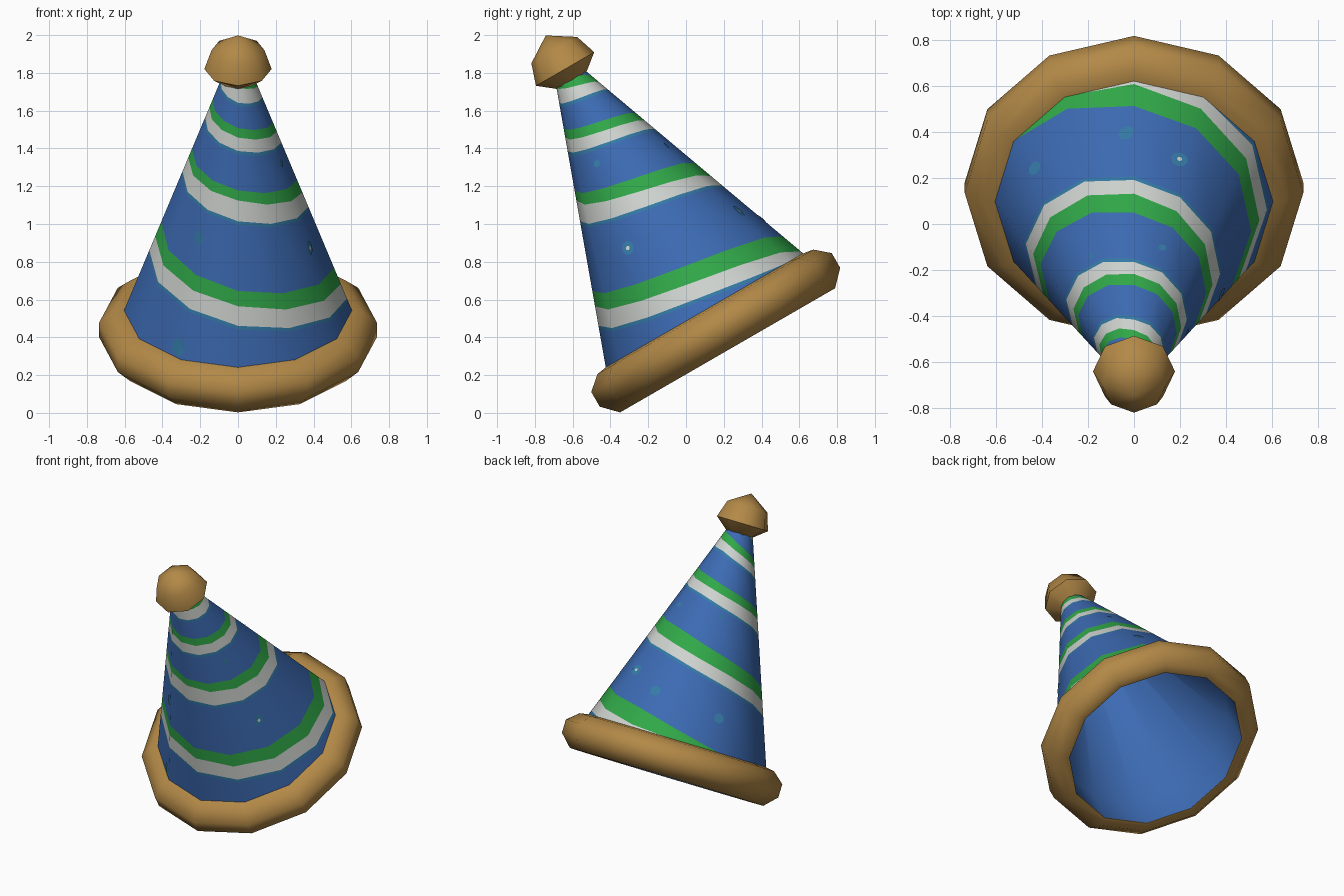
import bpy
import bmesh
from math import sin, cos, pi, radians, floor
from mathutils import Vector

if "Cube" in bpy.data.objects:
    bpy.data.objects.remove(bpy.data.objects["Cube"], do_unlink=True)


def material(name, rgb):
    m = bpy.data.materials.new(name)
    m.use_nodes = True
    m.diffuse_color = (*rgb, 1)
    m.node_tree.nodes["Principled BSDF"].inputs["Base Color"].default_value = (*rgb, 1)
    return m


BLUE = material("blue cloth", (0.045, 0.145, 0.45))
TEAL = material("teal speckle", (0.034, 0.195, 0.38))
WHITE = material("white stripe", (0.62, 0.65, 0.62))
GREEN = material("green stripe", (0.03, 0.39, 0.065))
BROWN = material("golden brown trim", (0.45, 0.25, 0.063))

# The hat leans towards the front: its axis is tilted 30 degrees
TILT = radians(30)
CENTRE = Vector((0, 0.16, 0.435))
AXIS = Vector((0, -sin(TILT), cos(TILT)))
BACK = Vector((0, cos(TILT), sin(TILT)))
SIDES = 12
BASE, TOP = 0.12, 1.535


def place(r, t, a):
    """Radius, height along the axis, angle from the front towards +x."""
    return CENTRE + AXIS * t + BACK * (-r * cos(a)) + Vector((r * sin(a), 0, 0))


def cone_radius(t):
    return 0.605 + (t - BASE) * (0.09 - 0.605) / (TOP - BASE)


def finish(name, bm, mats, angle):
    bmesh.ops.remove_doubles(bm, verts=bm.verts, dist=0.0005)
    mesh = bpy.data.meshes.new(name)
    bm.to_mesh(mesh)
    bm.free()
    for m in mats:
        mesh.materials.append(m)
    ob = bpy.data.objects.new(name, mesh)
    bpy.context.collection.objects.link(ob)
    bpy.ops.object.select_all(action='DESELECT')
    ob.select_set(True)
    bpy.context.view_layer.objects.active = ob
    if angle:
        bpy.ops.object.shade_smooth_by_angle(angle=radians(angle))
    return ob


def add_face(bm, points, index=0):
    # Skip repeated corners so collapsed quads become triangles
    pts = [p for i, p in enumerate(points) if (p - points[i - 1]).length > 0.0005]
    if len(pts) > 2:
        bm.faces.new([bm.verts.new(p) for p in pts]).material_index = index


def lathe(name, profile, sides, mat, angle, closed=False):
    bm = bmesh.new()
    pairs = list(zip(profile, profile[1:] + profile[:1]))
    if not closed:
        pairs.pop()
    for j in range(sides):
        a, b = 2 * pi * j / sides, 2 * pi * (j + 1) / sides
        for lo, hi in pairs:
            add_face(bm, [place(*lo, a), place(*lo, b), place(*hi, b), place(*hi, a)])
    return finish(name, bm, [mat], angle)


# Brim roll, pompom and plain inner lining
lathe("brim_roll", [(0.595, -0.118), (0.657, -0.12), (0.735, -0.04), (0.735, 0.05),
                    (0.66, 0.115), (0.6, 0.125)], SIDES, BROWN, 50, closed=True)
lathe("pompom", [(0, 1.5), (0.09, 1.53), (0.178, 1.6), (0.14, 1.715), (0, 1.805)],
      8, BROWN, 60)
lathe("inner_lining", [(0.07, 1.5), (0.587, BASE), (0.594, -0.117)], SIDES, BLUE, 40)

# Spiral stripe heights for every half turn: white start, green start, green end
SPIRAL = [(-0.25, -0.18, -0.15), (0.06, 0.14, 0.257), (0.334, 0.433, 0.51),
          (0.651, 0.724, 0.825), (0.862, 0.967, 1.018), (1.087, 1.151, 1.21),
          (1.217, 1.285, 1.333), (1.394, 1.45, 1.5), (1.46, 1.54, 1.6),
          (1.6, 1.6, 1.6), (1.6, 1.6, 1.6)]


def stripe_edges(turn):
    edges = [BASE]
    for k in range(-1, 4):
        u = (turn + k + 1) * 2
        i = min(floor(u + 1e-6), len(SPIRAL) - 2)
        w, g, e = (p + (q - p) * (u - i) for p, q in zip(SPIRAL[i], SPIRAL[i + 1]))
        edges += [w - 0.018, w, g, e]
    return [min(max(t, BASE), TOP) for t in edges + [TOP]]


# Striped cone, cut along the spiral edges
bm = bmesh.new()
for j in range(SIDES):
    f0, f1 = j / SIDES, (j + 1) / SIDES
    e0, e1 = stripe_edges(f0), stripe_edges(f1)
    for n in range(len(e0) - 1):
        corners = [(e0[n], f0), (e0[n + 1], f0), (e1[n + 1], f1), (e1[n], f1)]
        add_face(bm, [place(cone_radius(t), t, -2 * pi * f) for t, f in corners], n % 4)
finish("striped_cone", bm, [BLUE, TEAL, WHITE, GREEN], 40)


def surface(t, a, lift):
    step = 2 * pi / SIDES
    flat = cos(step / 2) / cos(a % step - step / 2)
    return place(cone_radius(t) * flat + lift, t, a)


def spot(bm, t, deg, size, lift, index):
    a = radians(deg)
    ring = []
    for i in range(8):
        w = 2 * pi * i / 8
        ring.append(surface(t + size * sin(w), a + size * cos(w) / cone_radius(t), lift))
    mid = surface(t, a, lift)
    for i in range(8):
        add_face(bm, [mid, ring[i], ring[(i + 1) % 8]], index)


# Thin speckles: height, angle, size, has a white centre
bm = bmesh.new()
for t, deg, size, dot in [(0.18, -33, 0.045, False), (0.75, -34, 0.033, False),
                          (0.613, 64, 0.035, True), (0.49, 155, 0.038, True),
                          (1.083, 66, 0.02, False), (0.395, 184, 0.035, False),
                          (0.34, -124, 0.033, False), (0.98, 155, 0.018, False),
                          (0.98, -140, 0.014, False)]:
    spot(bm, t, deg, size, 0.004, 0)
    if dot:
        spot(bm, t, deg, 0.011, 0.007, 1)
finish("speckles", bm, [TEAL, WHITE], 40)
